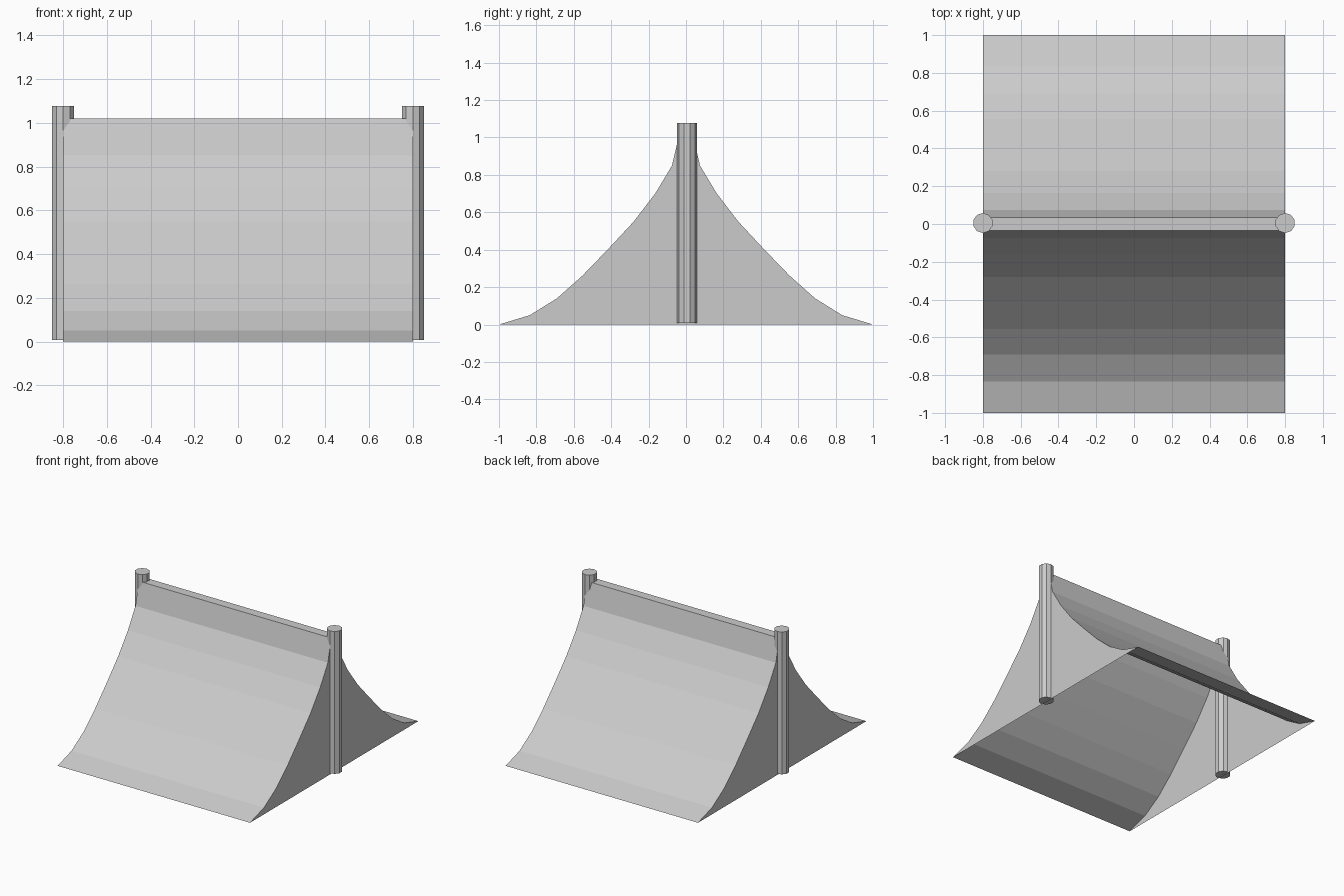
import bpy, bmesh

if "Cube" in bpy.data.objects:
    bpy.data.objects.remove(bpy.data.objects["Cube"])

HALF_LENGTH = 0.8
# right half of the sagging canvas outline, ridge to hem (y, z)
HALF = [(0.035, 1.02), (0.075, 0.85), (0.165, 0.70), (0.28, 0.55), (0.415, 0.405),
        (0.555, 0.26), (0.69, 0.14), (0.835, 0.05), (1.0, 0.0)]
OUTLINE = [(-y, z) for y, z in reversed(HALF)] + HALF


def add_object(name, bm):
    mesh = bpy.data.meshes.new(name)
    bm.to_mesh(mesh)
    bm.free()
    obj = bpy.data.objects.new(name, mesh)
    bpy.context.collection.objects.link(obj)
    return obj


# canvas: thin roof strips with closed ends and an open floor
bm = bmesh.new()
left = [bm.verts.new((-HALF_LENGTH, y, z)) for y, z in OUTLINE]
right = [bm.verts.new((HALF_LENGTH, y, z)) for y, z in OUTLINE]
for i in range(len(OUTLINE) - 1):
    bm.faces.new((left[i], right[i], right[i + 1], left[i + 1]))
bm.faces.new(left)
bm.faces.new(right[::-1])
add_object("tent_canvas", bm)


# ten-sided pole at the middle of each end
def pole(name, x):
    bm = bmesh.new()
    bmesh.ops.create_cone(bm, cap_ends=True, segments=10,
                          radius1=0.053, radius2=0.053, depth=1.07)
    obj = add_object(name, bm)
    obj.location = (x, 0.005, 0.543)


pole("left_pole", -HALF_LENGTH)
pole("right_pole", HALF_LENGTH)
